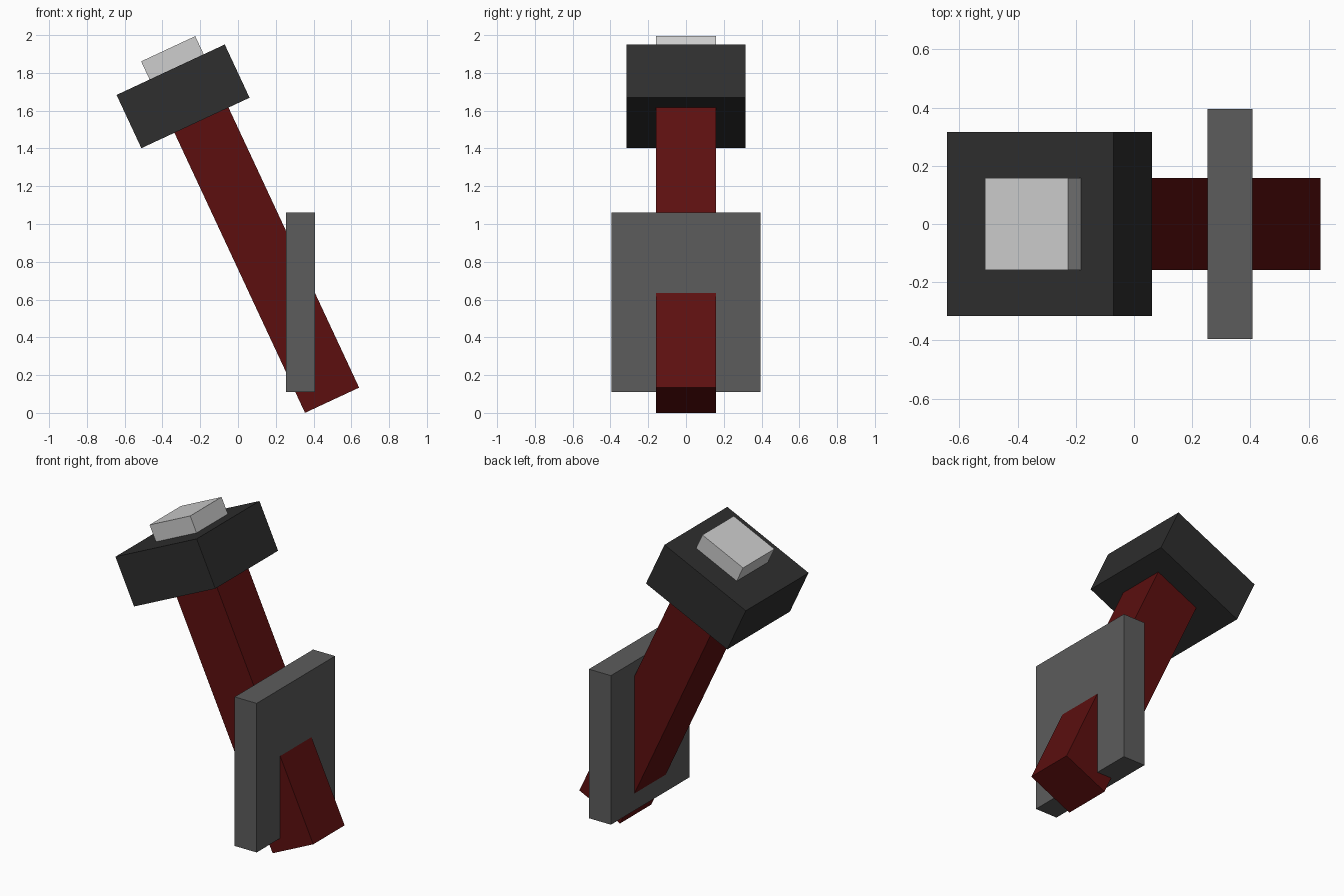
import bpy, math
from mathutils import Matrix, Vector

if "Cube" in bpy.data.objects:
    bpy.data.objects.remove(bpy.data.objects["Cube"])


def material(name, rgb):
    m = bpy.data.materials.new(name)
    lin = [((c / 255 + 0.055) / 1.055) ** 2.4 if c > 10 else c / 255 / 12.92 for c in rgb]
    m.diffuse_color = (*lin, 1)
    m.use_nodes = True
    m.node_tree.nodes["Principled BSDF"].inputs["Base Color"].default_value = m.diffuse_color
    return m


RED = material("dark red", (92, 15, 15))
BLACK = material("charcoal", (46, 46, 46))
GREY = material("mid grey", (92, 92, 92))
PALE = material("pale grey", (205, 205, 205))


def box(name, lo, hi, mat, frame=Matrix.Identity(4)):
    """Box between two corners, given in the frame's local axes."""
    lo, hi = Vector(lo), Vector(hi)
    bpy.ops.mesh.primitive_cube_add(size=1)
    ob = bpy.context.object
    ob.name = name
    ob.data.transform(frame @ Matrix.Translation((lo + hi) / 2)
                      @ Matrix.Diagonal((*(hi - lo), 1)))
    ob.data.materials.append(mat)
    return ob


# Leaning frame: origin at the bottom centre of the shaft, 25 degrees towards -x
lean = Matrix.Translation((0.498, 0, 0.067)) @ Matrix.Rotation(math.radians(-25), 4, 'Y')
W = 0.158

box("shaft", (-W, -W, 0), (W, W, 1.64), RED, lean)
box("head", (-0.351, -2 * W, 1.636), (0.281, 2 * W, 1.947), BLACK, lean)
box("cap", (-W, -W, 1.947), (W, W, 2.053), PALE, lean)

# Upright plate the shaft passes through
box("plate", (0.253, -0.395, 0.11), (0.408, 0.395, 1.06), GREY)
